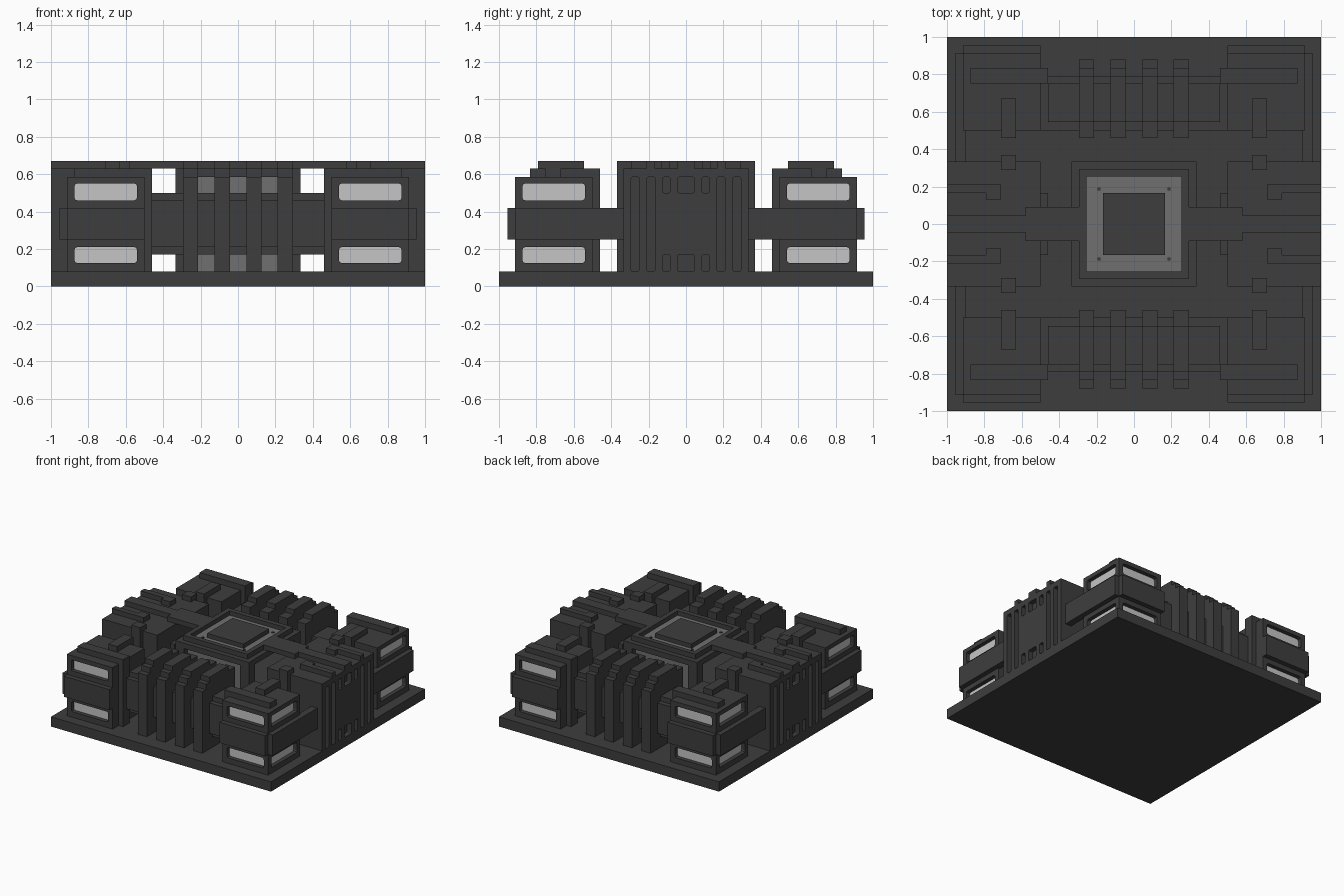
import bpy, bmesh, math
from mathutils import Vector

if "Cube" in bpy.data.objects:
    bpy.data.objects.remove(bpy.data.objects["Cube"])


def material(name, v):
    m = bpy.data.materials.new(name)
    m.use_nodes = True
    m.diffuse_color = (v, v, v, 1)
    m.node_tree.nodes["Principled BSDF"].inputs["Base Color"].default_value = (v, v, v, 1)
    return m


DARK = material("dark grey", 0.048)
GREY = material("mid grey", 0.16)
LIGHT = material("light grey", 0.56)
SIDES = [(1, 1), (-1, 1), (1, -1), (-1, -1)]


def add_box(bm, x0, x1, y0, y1, z0, z1, sx=1, sy=1):
    """Box between two corners, optionally mirrored across x or y."""
    x0, x1 = sorted((x0 * sx, x1 * sx))
    y0, y1 = sorted((y0 * sy, y1 * sy))
    verts = bmesh.ops.create_cube(bm, size=1)["verts"]
    for v in verts:
        v.co = Vector(((x0 + x1) / 2 + v.co.x * (x1 - x0),
                       (y0 + y1) / 2 + v.co.y * (y1 - y0),
                       (z0 + z1) / 2 + v.co.z * (z1 - z0)))
    return verts


def finish(name, bm, mat):
    bmesh.ops.recalc_face_normals(bm, faces=bm.faces)
    me = bpy.data.meshes.new(name)
    bm.to_mesh(me)
    bm.free()
    me.materials.append(mat)
    ob = bpy.data.objects.new(name, me)
    bpy.context.scene.collection.objects.link(ob)
    return ob


def boxes(name, mat, specs, sx=1, sy=1):
    bm = bmesh.new()
    for s in specs:
        add_box(bm, *s, sx, sy)
    return finish(name, bm, mat)


def rounded_boxes(name, mat, specs, axes, radius, sx=1, sy=1):
    """Boxes whose edges along the given axis are rounded."""
    bm = bmesh.new()
    for s, axis in zip(specs, axes):
        verts = add_box(bm, *s, sx, sy)
        edges = {e for v in verts for e in v.link_edges
                 if abs((e.verts[0].co - e.verts[1].co).normalized()[axis]) > 0.9}
        bmesh.ops.bevel(bm, geom=list(edges), offset=radius, segments=2,
                        profile=0.5, affect='EDGES')
    return finish(name, bm, mat)


def cut(ob, cutter):
    """Subtract the cutter, bake the result and drop the cutter."""
    cutter.hide_render = True
    mod = ob.modifiers.new("cut", 'BOOLEAN')
    mod.operation, mod.solver, mod.object = 'DIFFERENCE', 'EXACT', cutter
    bpy.context.view_layer.update()
    dg = bpy.context.evaluated_depsgraph_get()
    me = bpy.data.meshes.new_from_object(ob.evaluated_get(dg))
    ob.modifiers.clear()
    ob.data = me
    bpy.data.objects.remove(cutter)
    for p in me.polygons:
        p.material_index = 0


# Base plate
boxes("base_plate", DARK, [(-1, 1, -1, 1, 0, 0.08)])

# Corner towers with recessed light windows, wrap-round bands and straps
for sx, sy in SIDES:
    tag = ("left" if sx > 0 else "right") + ("_back" if sy > 0 else "_front")
    tower = boxes("tower_" + tag, DARK, [(0.5, 0.915, 0.5, 0.915, 0.06, 0.585)], sx, sy)
    holes, panes, axes = [], [], []
    for z0, z1 in ((0.125, 0.21), (0.46, 0.55)):
        holes += [(0.54, 0.875, 0.88, 0.97, z0, z1), (0.88, 0.97, 0.54, 0.875, z0, z1)]
        panes += [(0.54, 0.875, 0.874, 0.882, z0, z1), (0.874, 0.882, 0.54, 0.875, z0, z1)]
        axes += [1, 0]
    cut(tower, rounded_boxes("window_cutter", DARK, holes, axes, 0.015, sx, sy))
    boxes("windows_" + tag, LIGHT, panes, sx, sy)
    boxes("bands_" + tag, DARK, [(0.5, 0.915, 0.9, 0.955, 0.25, 0.42),
                                 (0.9, 0.955, 0.33, 0.915, 0.25, 0.42)], sx, sy)
    boxes("straps_" + tag, DARK, [(0.46, 0.875, 0.75, 0.835, 0.57, 0.63),
                                  (0.46, 0.51, 0.75, 0.835, 0.07, 0.6),
                                  (0.63, 0.71, 0.46, 0.67, 0.57, 0.63),
                                  (0.63, 0.71, 0.46, 0.51, 0.07, 0.6)], sx, sy)

# Side modules with slotted outer faces and raised ribs on top
for sx in (1, -1):
    tag = "left" if sx > 0 else "right"
    module = boxes("side_module_" + tag, DARK, [(0.5, 1, -0.335, 0.335, 0.06, 0.63)], sx)
    slots = [(0.96, 1.05, -0.045, 0.045, z0, z1) for z0, z1 in ((0.08, 0.17), (0.5, 0.585))]
    for s in (1, -1):
        for y in (0.272, 0.187):
            slots.append((0.96, 1.05, s * y - 0.022, s * y + 0.022, 0.08, 0.585))
        for z0, z1 in ((0.08, 0.17), (0.5, 0.585)):
            slots.append((0.96, 1.05, s * 0.105 - 0.02, s * 0.105 + 0.02, z0, z1))
    cut(module, rounded_boxes("slot_cutter", DARK, slots, [0] * len(slots), 0.01, sx))
    ribs = [(0.57, 1, -0.045, 0.045, 0.61, 0.67), (0.46, 0.51, -0.165, 0.165, 0.08, 0.5)]
    for s in (1, -1):
        ribs += [(0.79, 1, s * 0.165, s * 0.21, 0.61, 0.67),
                 (0.71, 0.79, s * 0.13, s * 0.21, 0.61, 0.67),
                 (0.63, 0.71, s * 0.29, s * 0.37, 0.61, 0.67),
                 (0.63, 0.71, s * 0.33, s * 0.37, 0.07, 0.65)]
    boxes("module_ribs_" + tag, DARK, ribs, sx)
    boxes("core_arm_" + tag, DARK, [(0.29, 0.58, -0.09, 0.09, 0.63, 0.67)], sx)

# Cooling fins: a stepped profile extruded sideways, with cross bars
FIN = [(0.46, 0.06), (0.88, 0.06), (0.88, 0.585), (0.835, 0.585), (0.835, 0.63),
       (0.79, 0.63), (0.79, 0.67), (0.545, 0.67), (0.545, 0.63), (0.46, 0.63)]
for sy in (1, -1):
    tag = "back" if sy > 0 else "front"
    bm = bmesh.new()
    for x in (-0.294, -0.125, 0.045, 0.212):
        face = bm.faces.new([bm.verts.new((x, y * sy, z)) for y, z in FIN])
        new = bmesh.ops.extrude_face_region(bm, geom=[face])["geom"]
        bmesh.ops.translate(bm, vec=(0.081, 0, 0),
                            verts=[g for g in new if isinstance(g, bmesh.types.BMVert)])
    finish("fins_" + tag, bm, DARK)
    boxes("fin_cross_bars_" + tag, DARK, [(-0.51, 0.51, 0.5, 0.79, 0.21, 0.46),
                                          (-0.46, 0.46, 0.545, 0.75, 0.17, 0.5)], 1, sy)

# Central core: grey column, dark corner posts, framed cap
boxes("core_column", GREY, [(-0.29, 0.29, -0.29, 0.29, 0.06, 0.6)])
boxes("core_posts", DARK, [(a * 0.255, a * 0.335, b * 0.255, b * 0.335, 0.06, 0.6)
                           for a, b in SIDES])
rims = []
for s in (1, -1):
    rims += [(-0.335, 0.335, s * 0.255, s * 0.335, 0.585, 0.63),
             (s * 0.255, s * 0.335, -0.255, 0.255, 0.585, 0.63),
             (-0.295, 0.295, s * 0.255, s * 0.295, 0.62, 0.67),
             (s * 0.255, s * 0.295, -0.255, 0.255, 0.62, 0.67)]
boxes("core_cap_frame", DARK, rims)
boxes("core_tray", GREY, [(-0.26, 0.26, -0.26, 0.26, 0.59, 0.635)])
boxes("core_chip", DARK, [(-0.165, 0.165, -0.165, 0.165, 0.62, 0.67)])

# Small screws at the corners of the tray
bm = bmesh.new()
for a, b in SIDES:
    vs = bmesh.ops.create_cone(bm, cap_ends=True, segments=10, radius1=0.01,
                               radius2=0.01, depth=0.016)["verts"]
    bmesh.ops.translate(bm, verts=vs, vec=(a * 0.187, b * 0.187, 0.634))
finish("tray_screws", bm, DARK)
